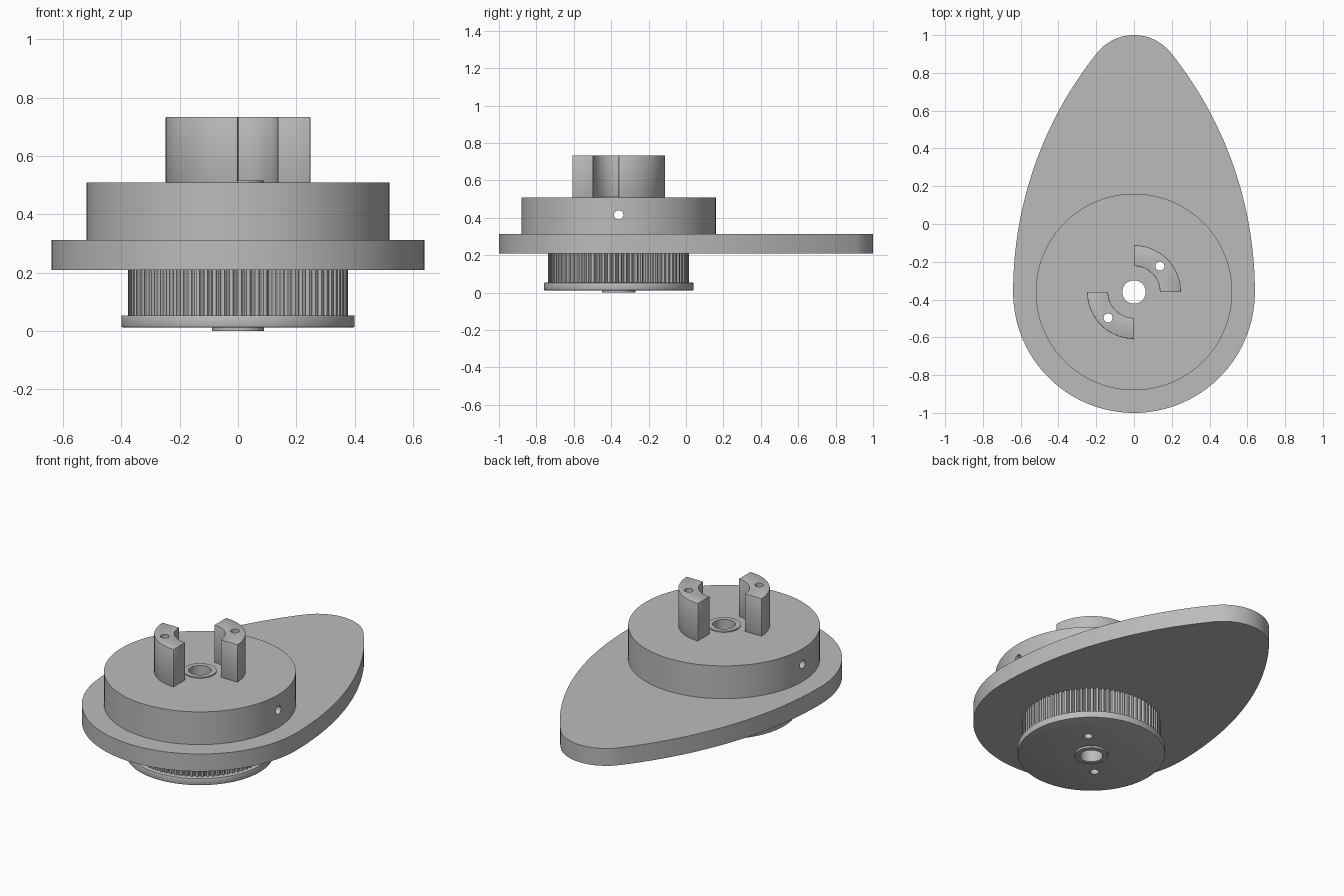
import bpy
import bmesh
from math import sin, cos, pi, hypot, atan2, radians
from mathutils import Matrix

AXIS_Y = -0.36          # shared axis of hub, pulley and bore

if "Cube" in bpy.data.objects:
    bpy.data.objects.remove(bpy.data.objects["Cube"], do_unlink=True)

metal = bpy.data.materials.new("plain_grey")
metal.use_nodes = True
grey = (0.5, 0.5, 0.5, 1)
metal.diffuse_color = grey
metal.node_tree.nodes["Principled BSDF"].inputs["Base Color"].default_value = grey


def arc(cx, cy, r, a0, a1, n):
    """Points along an arc, both ends included."""
    return [(cx + r * cos(a0 + (a1 - a0) * i / n),
             cy + r * sin(a0 + (a1 - a0) * i / n)) for i in range(n + 1)]


def circle(r, n=128, cx=0, cy=AXIS_Y):
    return arc(cx, cy, r, 0, 2 * pi, n)[:-1]


def prism(name, outline, z0, z1):
    """Extrude a closed outline from z0 to z1."""
    bm = bmesh.new()
    face = bm.faces.new([bm.verts.new((x, y, z0)) for x, y in outline])
    grown = bmesh.ops.extrude_face_region(bm, geom=[face])["geom"]
    top = [v for v in grown if isinstance(v, bmesh.types.BMVert)]
    bmesh.ops.translate(bm, verts=top, vec=(0, 0, z1 - z0))
    bmesh.ops.recalc_face_normals(bm, faces=bm.faces)
    mesh = bpy.data.meshes.new(name)
    bm.to_mesh(mesh)
    bm.free()
    mesh.materials.append(metal)
    ob = bpy.data.objects.new(name, mesh)
    bpy.context.collection.objects.link(ob)
    return ob


def activate(ob):
    bpy.ops.object.select_all(action="DESELECT")
    ob.select_set(True)
    bpy.context.view_layer.objects.active = ob


def drill(ob, *cutters):
    for cutter in cutters:
        mod = ob.modifiers.new("hole", "BOOLEAN")
        mod.operation = "DIFFERENCE"
        mod.solver = "EXACT"
        mod.object = cutter
        activate(ob)
        bpy.ops.object.modifier_apply(modifier=mod.name)


def soften(ob, width):
    mod = ob.modifiers.new("edge", "BEVEL")
    mod.width = width
    mod.segments = 2
    mod.limit_method = "ANGLE"
    mod.angle_limit = radians(50)
    activate(ob)
    bpy.ops.object.modifier_apply(modifier=mod.name)


# Teardrop cam plate: round base, long flank arcs, small round tip
base_r, tip_r = 0.64, 0.25
tip_y = 1 - tip_r
rise = tip_y - AXIS_Y
flank_r = (base_r ** 2 + rise ** 2 - tip_r ** 2) / (2 * (base_r - tip_r))
offset = flank_r - base_r
turn = atan2(rise, offset)
outline = arc(0, AXIS_Y, base_r, -pi, 0, 72)
outline += arc(-offset, AXIS_Y, flank_r, 0, turn, 32)[1:]
outline += arc(0, tip_y, tip_r, turn, pi - turn, 32)[1:]
outline += arc(offset, AXIS_Y, flank_r, pi - turn, pi, 32)[1:-1]
cam_plate = prism("cam_plate", outline, 0.208, 0.312)

# Hub disc on the plate
hub_disc = prism("hub_disc", circle(0.52), 0.312, 0.508)

# Toothed belt pulley and its flange under the plate
teeth, outer_r, depth = 80, 0.377, 0.013
profile = [(0.0, 0), (0.42, 0), (0.5, 0.75), (0.62, 1), (0.8, 1), (0.92, 0.75)]
rim = []
for i in range(teeth):
    for step, drop in profile:
        a = 2 * pi * (i + step) / teeth
        r = outer_r - depth * drop
        rim.append((r * cos(a), AXIS_Y + r * sin(a)))
pulley = prism("toothed_pulley", rim, 0.053, 0.208)
flange = prism("pulley_flange", circle(0.4), 0.012, 0.053)
soften(flange, 0.004)

# Bushing through the middle
bushing = prism("centre_bushing", circle(0.09, 64), 0, 0.515)

# Two quarter-ring drive posts, opposite each other
posts = []
for name, start in (("back_left_post", 0), ("front_right_post", pi)):
    ring = arc(0, AXIS_Y, 0.248, start, start + pi / 2, 32)
    ring += arc(0, AXIS_Y, 0.137, start + pi / 2, start, 24)
    post = prism(name, ring, 0.508, 0.734)
    soften(post, 0.003)
    posts.append(post)

# Cutters: bushing seat, bore, pin holes and cross hole
seat = prism("seat_cutter", circle(0.09, 64), -0.1, 0.9)
bore = prism("bore_cutter", circle(0.062, 64), -0.1, 0.9)
pins = [prism("pin_cutter", circle(0.024, 32, s * 0.137, AXIS_Y + s * 0.137), -0.1, 0.9)
        for s in (1, -1)]
cross = prism("cross_cutter", circle(0.025, 32, 0, 0), -0.8, 0.8)
cross.data.transform(Matrix.Translation((0, AXIS_Y, 0.415)) @ Matrix.Rotation(pi / 2, 4, "Y"))
cutters = [seat, bore, cross] + pins
for cutter in cutters:
    cutter.hide_render = True

for part in (cam_plate, pulley, flange):
    drill(part, seat, *pins)
drill(hub_disc, seat, cross, *pins)
drill(bushing, bore, cross)
for post, pin in zip(posts, pins):
    drill(post, pin)
for cutter in cutters:
    bpy.data.objects.remove(cutter, do_unlink=True)

# Smooth round walls, crisp edges
for part in [cam_plate, hub_disc, pulley, flange, bushing] + posts:
    activate(part)
    bpy.ops.object.shade_smooth_by_angle(angle=radians(30))
